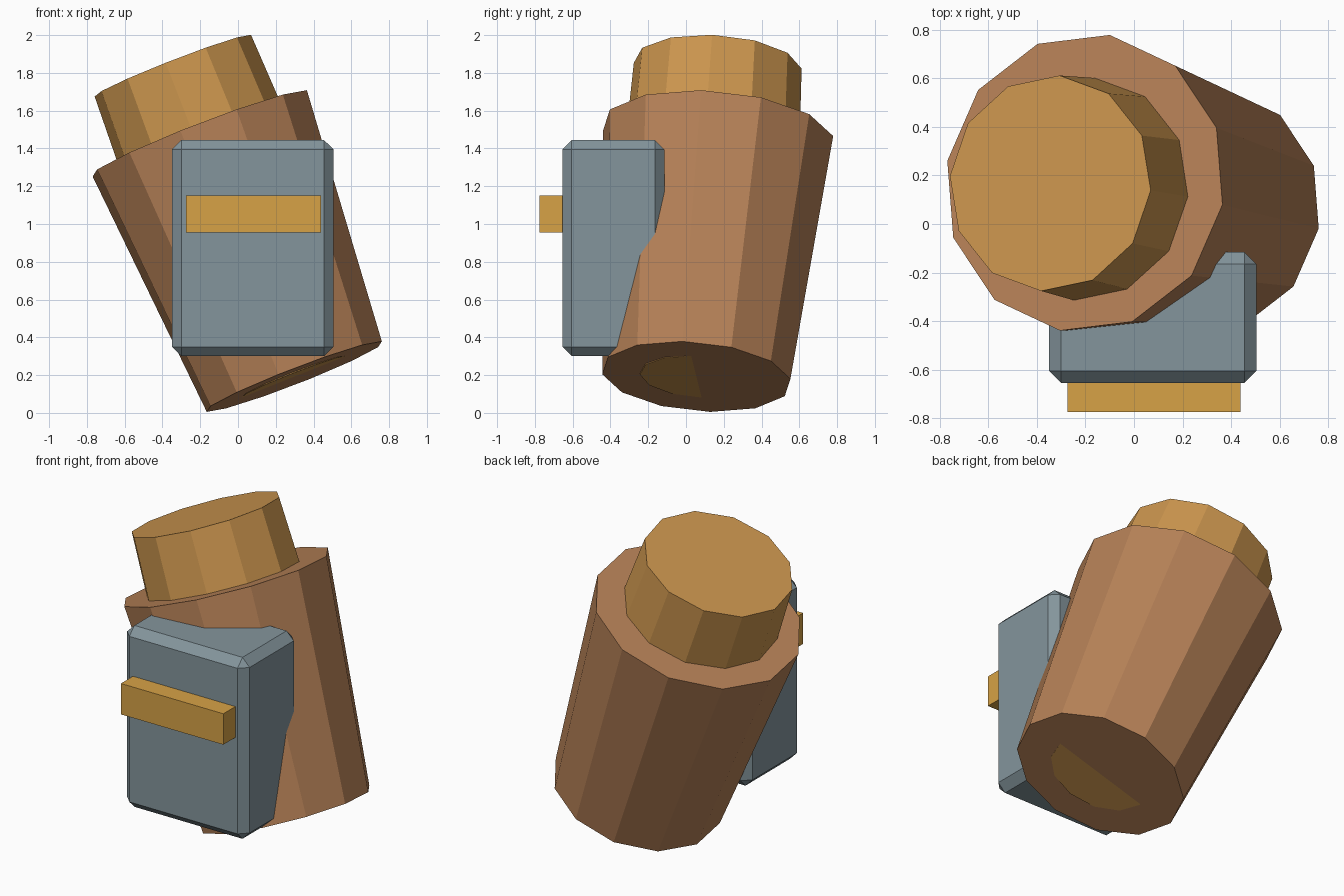
import bpy, bmesh, math
from mathutils import Vector

if "Cube" in bpy.data.objects:
    bpy.data.objects.remove(bpy.data.objects["Cube"])


def material(name, rgb):
    m = bpy.data.materials.new(name)
    lin = [((c / 255 + 0.055) / 1.055) ** 2.4 for c in rgb]
    m.diffuse_color = (*lin, 1.0)
    m.use_nodes = True
    m.node_tree.nodes["Principled BSDF"].inputs["Base Color"].default_value = m.diffuse_color
    return m


BROWN = material("clay brown", (182, 129, 87))
TAN = material("tan gold", (203, 149, 78))
GREY = material("slate grey", (132, 149, 156))
GOLD = material("bright gold", (215, 162, 70))


def finish(bm, name, mat):
    bmesh.ops.recalc_face_normals(bm, faces=bm.faces)
    mesh = bpy.data.meshes.new(name)
    bm.to_mesh(mesh)
    bm.free()
    mesh.materials.append(mat)
    obj = bpy.data.objects.new(name, mesh)
    bpy.context.collection.objects.link(obj)
    return obj


def turned(name, start, end, corner, profile, mat, sides=12):
    """Tilted faceted solid; profile holds (fraction along axis, radius)."""
    start, end = Vector(start), Vector(end)
    axis = (end - start).normalized()
    u = Vector(corner)
    u = (u - axis * u.dot(axis)).normalized()
    v = axis.cross(u)
    bm = bmesh.new()
    rings = []
    for t, r in profile:
        c = start.lerp(end, t)
        angles = [2 * math.pi * i / sides for i in range(sides)]
        rings.append([bm.verts.new(c + r * (math.cos(a) * u + math.sin(a) * v))
                      for a in angles])
    for lo, hi in zip(rings, rings[1:]):
        for i in range(sides):
            j = (i + 1) % sides
            bm.faces.new((lo[i], lo[j], hi[j], hi[i]))
    bm.faces.new(rings[0][::-1])
    bm.faces.new(rings[-1])
    return finish(bm, name, mat)


def block(name, low, high, mat, bevel=0.0):
    low, high = Vector(low), Vector(high)
    bm = bmesh.new()
    bmesh.ops.create_cube(bm, size=1)
    bmesh.ops.scale(bm, vec=high - low, verts=bm.verts)
    bmesh.ops.translate(bm, vec=(low + high) / 2, verts=bm.verts)
    obj = finish(bm, name, mat)
    if bevel:
        mod = obj.modifiers.new("chamfer", 'BEVEL')
        mod.width = bevel
        mod.segments = 1
    return obj


# Leaning tapered body
turned("body", (0.298, 0.055, 0.192), (-0.2025, 0.17, 1.48),
       (0.918, -0.146, 0.37), [(0, 0.505), (1, 0.618)], BROWN)

# Inner core: narrow foot inside the body, wide plug rising from the top
turned("core_plug", (0.298, 0.055, 0.192), (-0.345, 0.168, 1.838),
       (0.93, -0.067, 0.36), [(0, 0.30), (0.75, 0.463), (1, 0.446)], TAN)

# Chamfered box on the front, with a flat bar across it
block("front_box", (-0.35, -0.655, 0.30), (0.505, -0.115, 1.445), GREY, 0.05)
block("front_bar", (-0.275, -0.775, 0.955), (0.44, -0.60, 1.15), GOLD)
